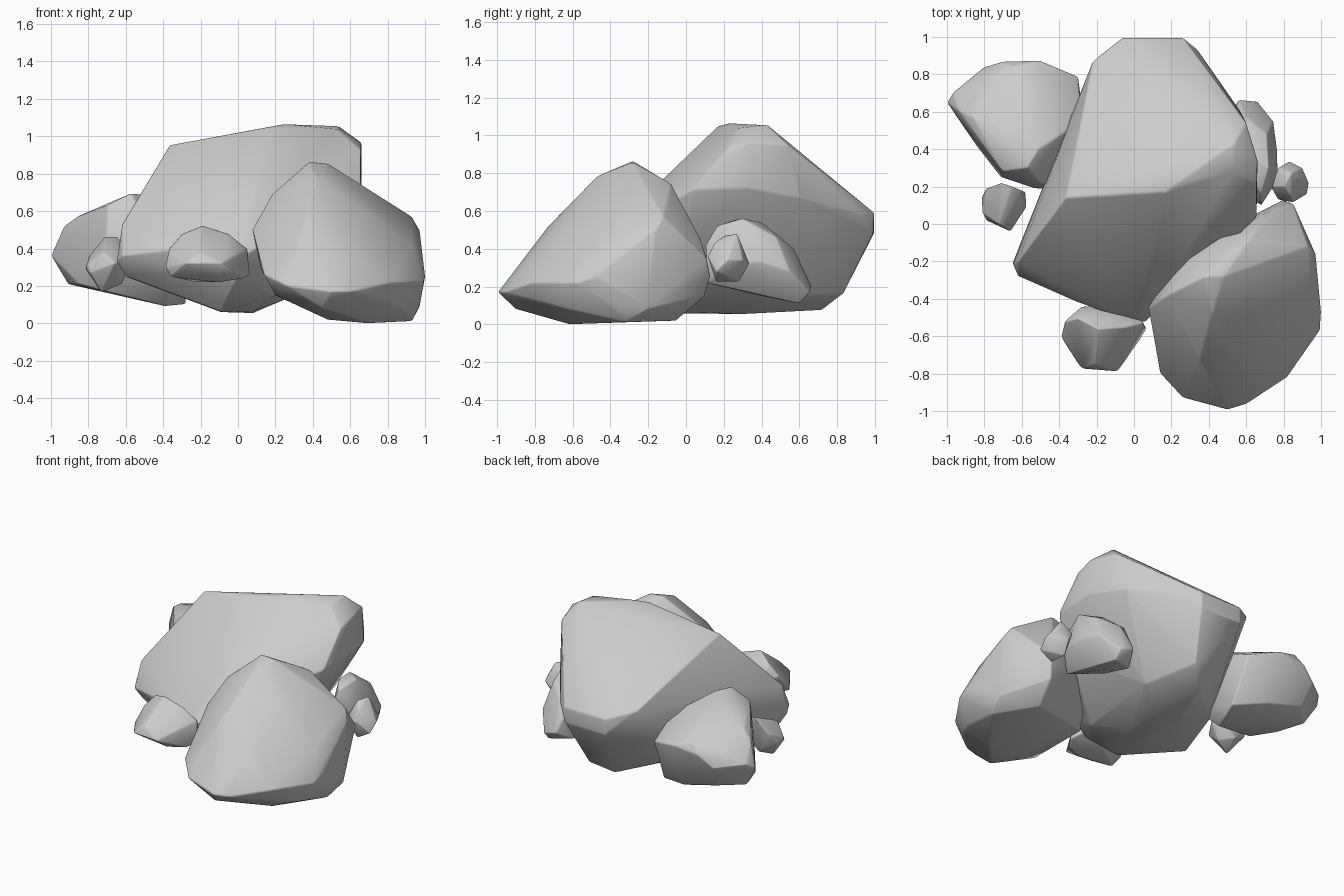
import bpy, bmesh, math


def rock(name, pts, bevel=0.01):
    """Faceted boulder: convex hull of corner points with softened edges."""
    bm = bmesh.new()
    for p in pts:
        bm.verts.new(p)
    res = bmesh.ops.convex_hull(bm, input=bm.verts)
    junk = {g for g in res["geom_interior"] + res["geom_unused"]
            if isinstance(g, bmesh.types.BMVert) and g.is_valid}
    bmesh.ops.delete(bm, geom=list(junk), context='VERTS')
    bmesh.ops.dissolve_limit(bm, angle_limit=math.radians(3),
                             verts=bm.verts, edges=bm.edges)
    bmesh.ops.recalc_face_normals(bm, faces=bm.faces)
    me = bpy.data.meshes.new(name)
    bm.to_mesh(me)
    bm.free()
    ob = bpy.data.objects.new(name, me)
    bpy.context.collection.objects.link(ob)
    b = ob.modifiers.new("soft_edges", 'BEVEL')
    b.width = bevel
    b.segments = 2
    b.limit_method = 'ANGLE'
    b.angle_limit = math.radians(25)
    bpy.ops.object.select_all(action='DESELECT')
    bpy.context.view_layer.objects.active = ob
    ob.select_set(True)
    bpy.ops.object.shade_smooth_by_angle(angle=math.radians(70))
    return ob


# large central boulder: ridge, back edge, sides, front foot, underside
rock("main_boulder", [
    (-.365, .14, .955), (.17, .17, 1.05), (.25, .23, 1.065),
    (.53, .28, 1.04), (.535, .43, 1.055),
    (.66, .34, .965), (.655, .22, .93), (.60, .54, .95), (.57, .60, .67),
    (-.06, .995, .59), (.26, .995, .59), (-.06, .995, .48), (.26, .99, .48),
    (.34, .93, .58), (-.22, .87, .64), (.66, .33, .72),
    (.655, .03, .71), (.53, .0, .45),
    (-.62, -.20, .53), (-.65, -.21, .33), (-.62, -.28, .36), (-.60, -.2, .25),
    (-.30, -.42, .40), (-.01, -.525, .38), (.06, -.525, .38), (.0, -.48, .25),
    (-.09, -.27, .06), (.08, .05, .065), (.08, .30, .055), (.06, .72, .075),
    (-.09, .38, .06), (.18, .83, .16), (-.38, .3, .18), (.20, -.2, .15),
    (.28, .45, .14)])

# front right boulder
rock("front_boulder", [
    (.38, -.28, .865), (.48, -.28, .855), (.42, -.47, .785), (.18, -.38, .69),
    (.075, -.45, .50), (.62, -.08, .745), (.93, -.12, .57), (.97, -.16, .50),
    (.30, -.19, .66), (.46, -.07, .68), (.62, .01, .55), (.25, -.15, .45),
    (.85, .11, .34), (.75, .08, .45), (.80, .13, .25), (.78, .10, .15),
    (.93, -.45, .42), (1, -.48, .25), (.995, -.57, .22), (.97, -.35, .09),
    (.93, -.32, .012), (.97, -.20, .08), (.88, -.62, .08),
    (.70, -.62, .0), (.48, -.60, .02), (.75, -.05, .02),
    (.12, -.55, .30), (.14, -.80, .26), (.20, -.75, .15), (.26, -.93, .20),
    (.50, -.995, .17), (.60, -.965, .17), (.45, -.90, .08), (.82, -.82, .22),
    (.80, -.77, .12), (.35, -.72, .53), (.60, -.80, .38), (.38, -.2, .10),
    (.20, -.30, .15)])

# back left boulder
rock("back_left_boulder", [
    (-1, .65, .36), (-.97, .70, .40), (-.93, .60, .52), (-.86, .57, .57),
    (-.80, .84, .38), (-.70, .87, .46), (-.65, .84, .53), (-.50, .875, .48),
    (-.30, .79, .42), (-.57, .30, .695), (-.51, .40, .69), (-.70, .28, .63),
    (-.28, .55, .53), (-.53, .19, .35), (-.36, .18, .30), (-.50, .22, .55),
    (-.71, .25, .38), (-.85, .43, .21), (-.91, .62, .21), (-.70, .32, .17),
    (-.38, .40, .09), (-.28, .65, .10), (-.50, .75, .15), (-.77, .76, .22)])

# small front stone
rock("front_stone", [
    (-.39, -.60, .30), (-.37, -.52, .40), (-.30, -.50, .48), (-.19, -.56, .525),
    (-.05, -.55, .48), (.05, -.53, .40), (.065, -.56, .26), (.03, -.62, .24),
    (-.09, -.79, .32), (-.28, -.775, .32), (-.21, -.75, .38), (-.36, -.65, .25),
    (-.10, -.65, .22), (-.25, -.55, .225), (0, -.43, .3), (-.28, -.44, .35)], .008)

# small left stone
rock("left_stone", [
    (-.815, .14, .29), (-.81, .06, .31), (-.79, .19, .37), (-.71, .22, .465),
    (-.65, .20, .465), (-.61, .17, .43), (-.575, .09, .34), (-.58, .17, .32),
    (-.66, -.04, .32), (-.72, .0, .38), (-.79, .02, .27), (-.73, .06, .165),
    (-.62, .10, .21), (-.70, .18, .22)], .006)

# right stone tucked behind the main boulder
rock("right_stone", [
    (.56, .665, .2), (.66, .655, .17), (.66, .60, .11), (.745, .55, .28),
    (.71, .48, .46), (.60, .57, .40), (.60, .40, .54), (.72, .30, .56),
    (.62, .25, .55), (.68, .16, .52), (.68, .10, .42), (.765, .40, .33),
    (.77, .24, .32), (.66, .11, .22), (.60, .38, .155), (.5, .3, .2),
    (.5, .5, .45), (.5, .55, .13)], .008)

# smallest right stone
rock("right_pebble", [
    (.73, .20, .35), (.77, .30, .40), (.83, .335, .32), (.90, .30, .34),
    (.935, .22, .34), (.925, .16, .28), (.85, .115, .36), (.77, .13, .32),
    (.80, .20, .47), (.84, .27, .48), (.84, .15, .43), (.82, .28, .225),
    (.83, .16, .225)], .006)
